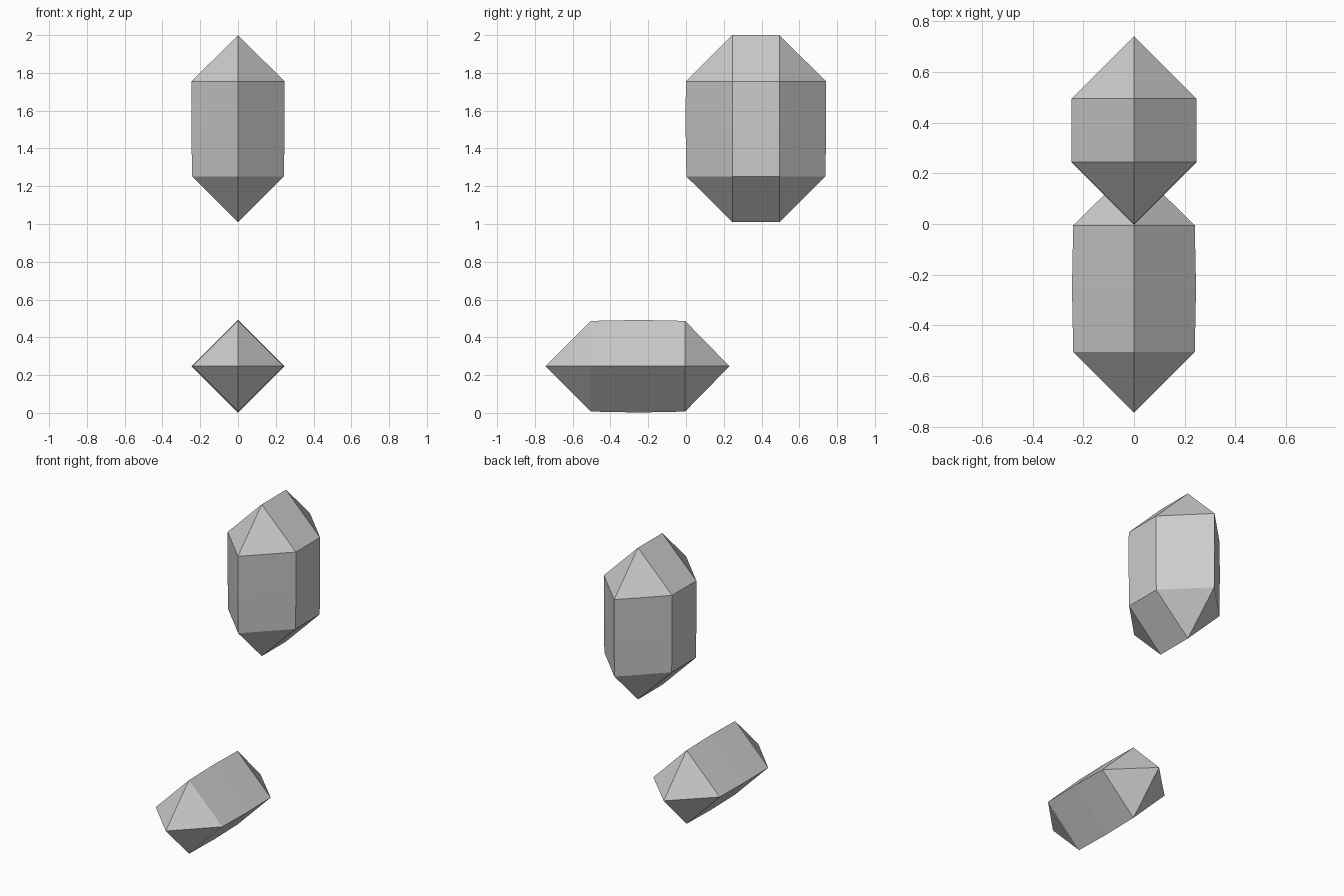
import bpy
import bmesh
from mathutils import Vector

cube = bpy.data.objects.get("Cube")
if cube:
    bpy.data.objects.remove(cube, do_unlink=True)

# Single flat colour
grey = bpy.data.materials.new("plain grey")
grey.use_nodes = True
colour = (0.6, 0.6, 0.6, 1.0)
grey.diffuse_color = colour
grey.node_tree.nodes["Principled BSDF"].inputs["Base Color"].default_value = colour


def skin(bm, rings, closed_ring=True):
    """Join neighbouring rings of equal length with quads."""
    for a, b in zip(rings, rings[1:]):
        n = len(a)
        for i in range(n):
            j = (i + 1) % n
            bm.faces.new((a[i], a[j], b[j], b[i]))


def finish(bm, name):
    bmesh.ops.recalc_face_normals(bm, faces=bm.faces)
    mesh = bpy.data.meshes.new(name)
    bm.to_mesh(mesh)
    bm.free()
    mesh.materials.append(grey)
    obj = bpy.data.objects.new(name, mesh)
    bpy.context.collection.objects.link(obj)
    return obj


# Upright crystal: hexagonal prism, each end closing to a ridge along y
bm = bmesh.new()
near, far = 0.245, 0.495
rings = []
for z, r in ((1.01 + 0.242, 0.243), (1.5, 0.247), (1.755, 0.246)):
    outline = [(0, near - r), (r, near), (r, far),
               (0, far + r), (-r, far), (-r, near)]
    rings.append([bm.verts.new((x, y, z)) for x, y in outline])
skin(bm, rings)
for ring, z in ((rings[0], 1.01), (rings[-1], 2.0)):
    a = bm.verts.new((0, near, z))
    b = bm.verts.new((0, far, z))
    front, r1, r2, back, l2, l1 = ring
    for face in ((front, r1, a), (l1, front, a), (r2, back, b), (back, l2, b),
                 (r1, r2, b, a), (l2, l1, a, b)):
        bm.faces.new(face)
finish(bm, "upright_crystal")

# Lying crystal: diamond section along y, each end closing to a point
bm = bmesh.new()
axis = Vector((0, 0, 0.247))
rings = []
for y, r in ((-0.505, 0.24), (-0.25, 0.245), (-0.005, 0.24)):
    rings.append([bm.verts.new(axis + Vector((x * r, y, z * r)))
                  for x, z in ((1, 0), (0, 1), (-1, 0), (0, -1))])
skin(bm, rings)
for ring, y in ((rings[0], -0.745), (rings[-1], 0.23)):
    tip = bm.verts.new(axis + Vector((0, y, 0)))
    for i in range(4):
        bm.faces.new((ring[i], ring[(i + 1) % 4], tip))
finish(bm, "lying_crystal")
